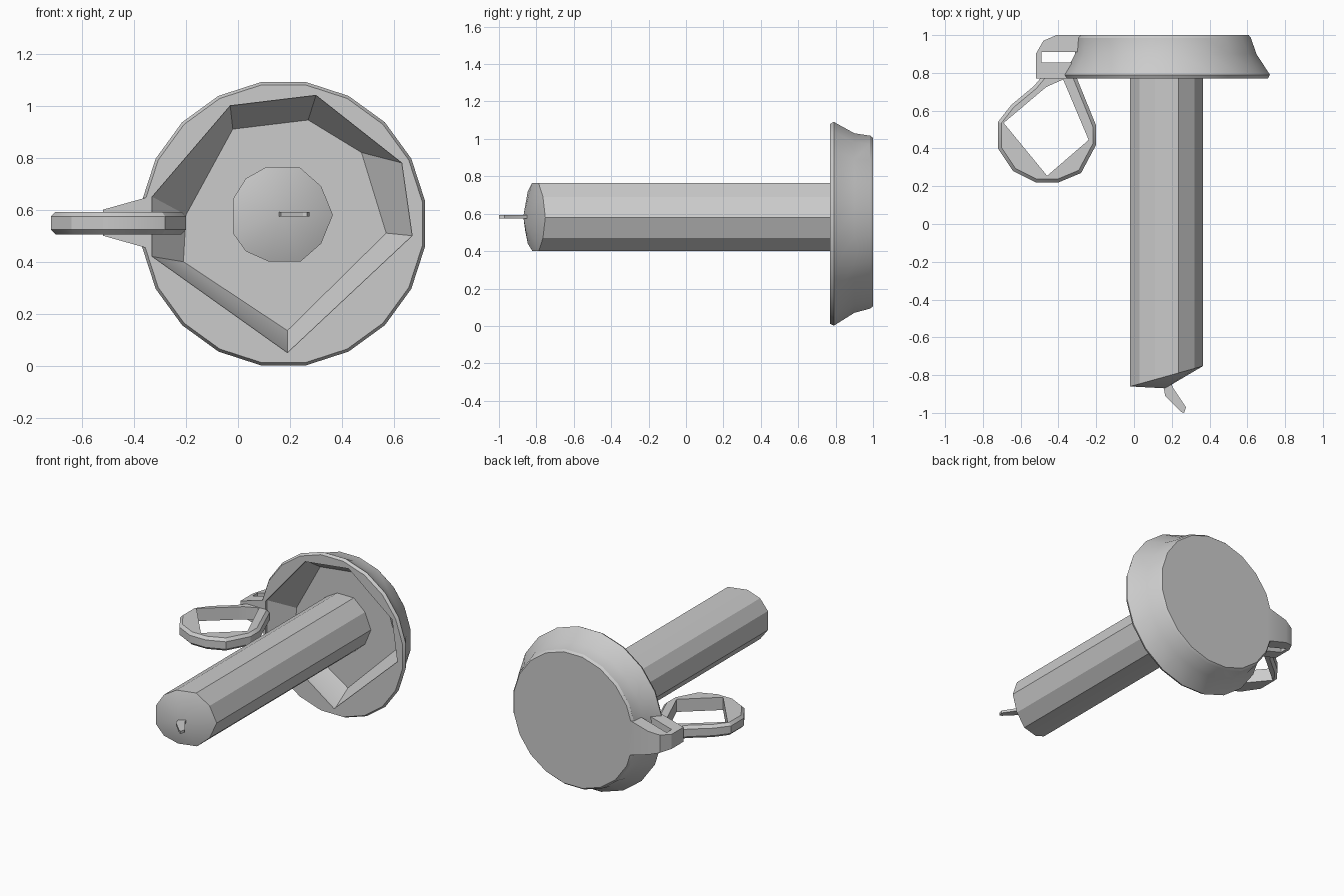
import bpy, bmesh, math

if "Cube" in bpy.data.objects:
    bpy.data.objects.remove(bpy.data.objects["Cube"], do_unlink=True)

grey = bpy.data.materials.new("plain_grey")
grey.use_nodes = True
grey.diffuse_color = (0.6, 0.6, 0.6, 1)
grey.node_tree.nodes["Principled BSDF"].inputs["Base Color"].default_value = (0.6, 0.6, 0.6, 1)


def loft(name, loops, apex=None):
    """Skin a row of equal loops, cap the ends; an apex replaces the last cap."""
    bm = bmesh.new()
    rows = [[bm.verts.new(p) for p in loop] for loop in loops]
    n = len(rows[0])
    for a, b in zip(rows, rows[1:]):
        for i in range(n):
            j = (i + 1) % n
            bm.faces.new((a[i], a[j], b[j], b[i]))
    bm.faces.new(rows[0])
    if apex:
        tip = bm.verts.new(apex)
        for i in range(n):
            bm.faces.new((rows[-1][i], rows[-1][(i + 1) % n], tip))
    else:
        bm.faces.new(rows[-1])
    bmesh.ops.recalc_face_normals(bm, faces=bm.faces)
    mesh = bpy.data.meshes.new(name)
    bm.to_mesh(mesh)
    bm.free()
    obj = bpy.data.objects.new(name, mesh)
    bpy.context.collection.objects.link(obj)
    mesh.materials.append(grey)
    return obj


def activate(obj):
    bpy.ops.object.select_all(action='DESELECT')
    obj.select_set(True)
    bpy.context.view_layer.objects.active = obj


def bevel(obj, width):
    activate(obj)
    mod = obj.modifiers.new("bevel", 'BEVEL')
    mod.width = width
    mod.segments = 1
    mod.limit_method = 'ANGLE'
    mod.angle_limit = math.radians(60)
    bpy.ops.object.modifier_apply(modifier=mod.name)


def cut(obj, cutter):
    activate(obj)
    mod = obj.modifiers.new("cut", 'BOOLEAN')
    mod.operation = 'DIFFERENCE'
    mod.solver = 'EXACT'
    mod.object = cutter
    bpy.ops.object.modifier_apply(modifier=mod.name)
    bpy.data.objects.remove(cutter, do_unlink=True)


def circle(x, y, z, apothem, n=20):
    r = apothem / math.cos(math.pi / n)
    angles = [2 * math.pi * (i + 0.5) / n for i in range(n)]
    return [(x + r * math.cos(a), y, z + r * math.sin(a)) for a in angles]


def upright(points, y):
    return [(x, y, z) for x, z in points]


def flat(points, z):
    return [(x, y, z) for x, y in points]


# Dish: flared disc with a faceted recess facing the front
dish = loft("dish", [
    circle(0.175, 0.77, 0.546, 0.534),
    circle(0.175, 0.79, 0.546, 0.545),
    circle(0.168, 0.90, 0.55, 0.48),
    circle(0.157, 0.985, 0.555, 0.462),
    circle(0.157, 1.0, 0.555, 0.45)])
rim = [(-0.03, 1.0), (0.30, 1.04), (0.63, 0.78), (0.67, 0.5),
       (0.19, 0.05), (-0.33, 0.42), (-0.33, 0.65)]
floor = [(-0.02, 0.91), (0.27, 0.945), (0.475, 0.82), (0.57, 0.51),
         (0.19, 0.135), (-0.21, 0.4), (-0.2, 0.58)]
cut(dish, loft("recess", [upright(rim, 0.7), upright(rim, 0.785), upright(floor, 0.92)]))

# Candle: uneven shaft with a slanted, pointed end
section = [(0.365, 0.58), (0.32, 0.69), (0.235, 0.765), (0.11, 0.765),
           (0.03, 0.72), (-0.02, 0.64), (-0.02, 0.51), (0.03, 0.44),
           (0.12, 0.4), (0.24, 0.4), (0.32, 0.47)]
slanted = [(x, -0.86 + 0.28 * (x + 0.02), z) for x, z in section]
candle = loft("candle", [upright(section, 0.93), slanted], apex=(0.165, -0.87, 0.585))

# Wick: thin bent blade
blade = [(0.155, -0.85), (0.165, -0.91), (0.25, -0.995), (0.265, -1.0),
         (0.275, -0.97), (0.205, -0.865), (0.2, -0.85)]
wick = loft("wick", [flat(blade, 0.574), flat(blade, 0.592)])

# Finger ring: rounded outside, angular opening
outside = [(-0.72, 0.54), (-0.72, 0.4), (-0.64, 0.28), (-0.52, 0.22),
           (-0.4, 0.22), (-0.28, 0.27), (-0.2, 0.42), (-0.2, 0.52),
           (-0.31, 0.79), (-0.48, 0.79), (-0.53, 0.73), (-0.65, 0.63)]
opening = [(-0.69, 0.535), (-0.46, 0.255), (-0.24, 0.445), (-0.375, 0.765), (-0.465, 0.725)]
ring = loft("finger_ring", [flat(outside, 0.505), flat(outside, 0.592)])
bevel(ring, 0.018)
cut(ring, loft("ring_opening", [flat(opening, 0.4), flat(opening, 0.7)]))

# Bracket: forked arm that widens towards the dish
fork = [(-0.33, 0.77), (-0.52, 0.77), (-0.52, 0.9), (-0.48, 0.97),
        (-0.41, 1.0), (-0.25, 1.0), (-0.27, 0.91), (-0.49, 0.91),
        (-0.49, 0.855), (-0.33, 0.855)]
bracket = loft("bracket", [
    [(x, y, 0.55 + side * (0.05 + 0.28 * (x + 0.52))) for x, y in fork]
    for side in (-1, 1)])

for part in (dish, candle, wick, ring, bracket):
    activate(part)
    bpy.ops.object.shade_smooth_by_angle(angle=math.radians(25))
